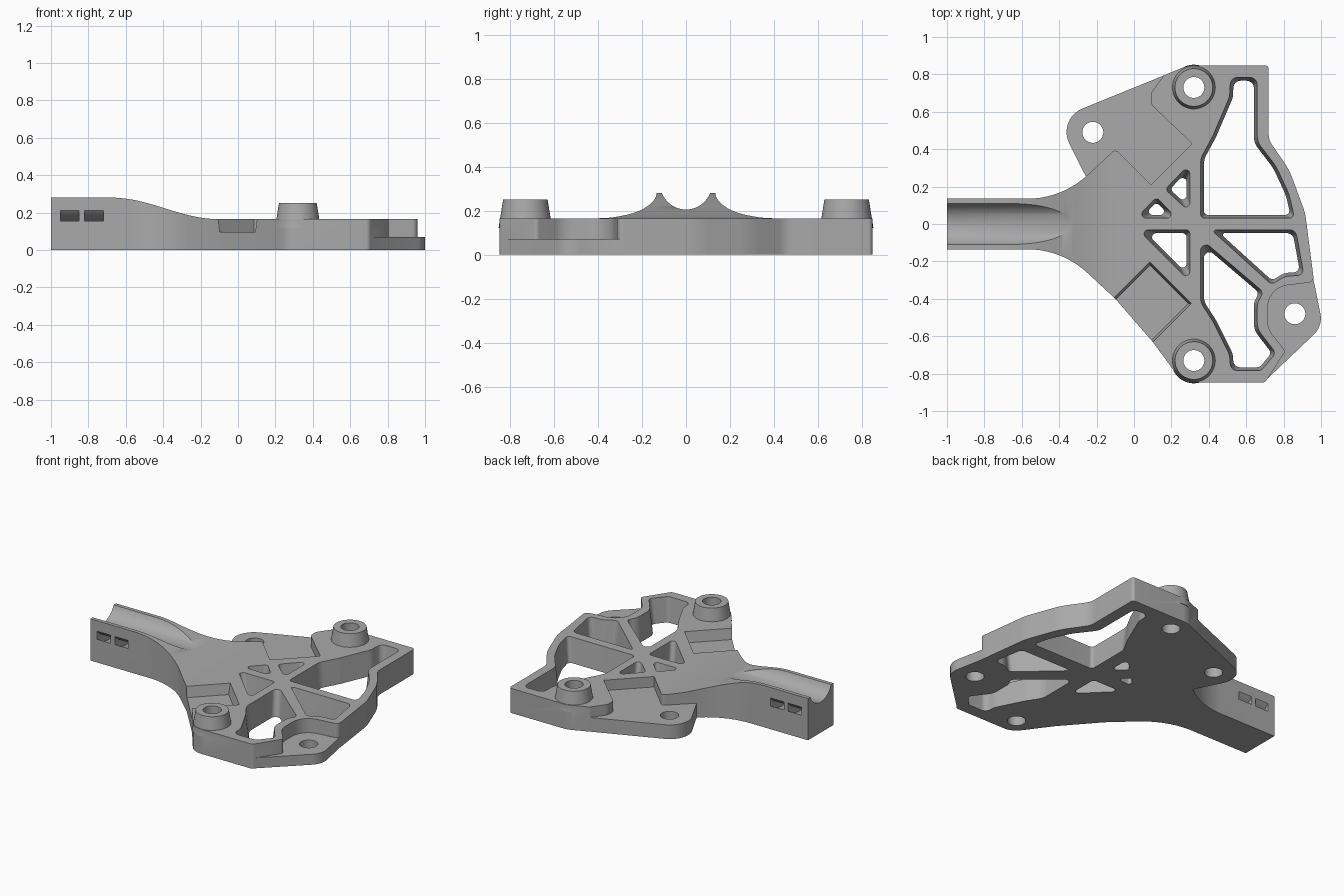
import bpy, bmesh, math
from mathutils import Vector, Matrix

if "Cube" in bpy.data.objects:
    bpy.data.objects.remove(bpy.data.objects["Cube"], do_unlink=True)

grey = bpy.data.materials.new("plain grey")
grey.use_nodes = True
grey.diffuse_color = (0.4, 0.4, 0.4, 1)
grey.node_tree.nodes["Principled BSDF"].inputs["Base Color"].default_value = grey.diffuse_color


def inset(pts, d):
    """Move every edge of a polygon inward by d."""
    n = len(pts)
    area = sum(pts[i - 1][0] * pts[i][1] - pts[i][0] * pts[i - 1][1] for i in range(n))
    s = 1 if area > 0 else -1
    out = []
    for i in range(n):
        p, a, b = (Vector(pts[k % n][:2]) for k in (i, i - 1, i + 1))
        u, v = (p - a).normalized(), (b - p).normalized()
        n1, n2 = Vector((-u.y, u.x)) * s, Vector((-v.y, v.x)) * s
        q = p + (n1 + n2) * d / (1 + n1.dot(n2))
        out.append((q.x, q.y) + tuple(pts[i][2:]))
    return out


def rounded(pts, radius, seg=10):
    """Round corners with arcs; a point may carry its own radius."""
    out, n = [], len(pts)
    for i in range(n):
        p, a, b = (Vector(pts[k % n][:2]) for k in (i, i - 1, i + 1))
        r = pts[i][2] if len(pts[i]) > 2 else radius
        u, v = (a - p), (b - p)
        limit = 0.48 * min(u.length, v.length)
        u.normalize()
        v.normalize()
        half = u.angle(v) / 2
        if r <= 0 or half > 1.55:
            out.append(p)
            continue
        d = min(r / math.tan(half), limit)
        r = d * math.tan(half)
        c = p + (u + v).normalized() * r / math.sin(half)
        s, e = p + u * d - c, p + v * d - c
        sweep = s.angle(e)
        for k in range(seg + 1):
            t = k / seg
            out.append(c + (s * math.sin((1 - t) * sweep) + e * math.sin(t * sweep)) / math.sin(sweep))
    return out


def finish(name, bm):
    bmesh.ops.recalc_face_normals(bm, faces=bm.faces)
    me = bpy.data.meshes.new(name)
    bm.to_mesh(me)
    bm.free()
    me.materials.append(grey)
    ob = bpy.data.objects.new(name, me)
    bpy.context.scene.collection.objects.link(ob)
    return ob


def loft(name, low, high):
    """Closed solid between two matching rings of 3D points."""
    bm = bmesh.new()
    lo, hi = [[bm.verts.new(p) for p in ring] for ring in (low, high)]
    bm.faces.new(lo)
    bm.faces.new(hi)
    for i in range(len(lo)):
        bm.faces.new((lo[i - 1], lo[i], hi[i], hi[i - 1]))
    return finish(name, bm)


def prism(name, pts, z0, z1, radius=0.02, draft=0):
    top = rounded(pts, radius)
    low = rounded(inset(pts, draft), radius) if draft else top
    return loft(name, [(p[0], p[1], z0) for p in low], [(p[0], p[1], z1) for p in top])


def cone(name, x, y, z0, z1, r0, r1):
    bm = bmesh.new()
    bmesh.ops.create_cone(bm, cap_ends=True, segments=48, radius1=r0, radius2=r1, depth=z1 - z0,
                          matrix=Matrix.Translation((x, y, (z0 + z1) / 2)))
    return finish(name, bm)


def combine(target, tool, operation):
    mod = target.modifiers.new("cut", 'BOOLEAN')
    mod.operation, mod.object, mod.solver = operation, tool, 'EXACT'
    bpy.context.view_layer.objects.active = target
    bpy.ops.object.modifier_apply(modifier=mod.name)
    bpy.data.objects.remove(tool, do_unlink=True)


# Raised body with the long arm
body = prism("bracket_body", [
    (-1, -0.135, 0), (-0.385, -0.135, 0.55), (-0.1, -0.4, 0.3), (0.1, -0.63, 0.05),
    (0.26, -0.848, 0.118), (0.7, -0.848, 0.03), (0.81, -0.68), (0.715, -0.56, 0.12),
    (0.715, -0.34, 0.13), (0.963, -0.31, 0.03), (0.915, 0.06, 0.3), (0.83, 0.29, 0.4),
    (0.72, 0.45, 0.1), (0.72, 0.848), (0.29, 0.848, 0.15), (0.16, 0.795, 0.02),
    (0.09, 0.7, 0.05), (0.09, 0.64, 0.05), (0.31, 0.43, 0.005), (0.09, 0.21, 0.005),
    (-0.1, 0.4, 0.02), (-0.385, 0.135, 0.55), (-1, 0.135, 0)], 0, 0.35)

# Sloping top of the arm
curve = [(-1.1, -0.1), (-1.1, 0.28)]
for k in range(25):
    t = k / 24
    curve.append((-0.68 + 0.58 * t, 0.2225 + 0.0575 * math.cos(math.pi * t)))
curve += [(1.2, 0.165), (1.2, -0.1)]
combine(body, loft("side_profile", [(x, -1, z) for x, z in curve], [(x, 1, z) for x, z in curve]),
        'INTERSECT')

# Low ears
combine(body, prism("rear_ear", [(-0.2, 0.14, 0), (-0.412, 0.562, 0.135), (0.27, 0.839, 0.02),
                                 (0.4, 0.6, 0), (0.2, 0.1, 0)], 0, 0.095), 'UNION')
combine(body, prism("front_ear", [(0.7, -0.84, 0), (1.01, -0.545, 0.12), (0.94, -0.2, 0),
                                  (0.7, -0.25, 0)], 0, 0.07), 'UNION')

# Bosses
for side in (-1, 1):
    combine(body, cone("boss", 0.32, side * 0.73, 0.12, 0.25, 0.122, 0.101), 'UNION')

# Drafted windows between the ribs
windows = [
    [(0.355, 0.03), (0.355, 0.35, 0.1), (0.42, 0.47, 0.1), (0.51, 0.68, 0.1), (0.515, 0.785, 0.04),
     (0.66, 0.785, 0.04), (0.66, 0.44, 0.1), (0.76, 0.31, 0.3), (0.83, 0.16, 0.3), (0.86, 0.03)],
    [(0.355, -0.075, 0.03), (0.355, -0.42, 0.1), (0.42, -0.52, 0.1), (0.51, -0.7, 0.1),
     (0.515, -0.785, 0.04), (0.68, -0.785, 0.03), (0.76, -0.69, 0.03), (0.66, -0.56, 0.1),
     (0.66, -0.42, 0.1), (0.695, -0.365, 0.03)],
    [(0.41, -0.03, 0.01), (0.865, -0.03, 0.04), (0.91, -0.275, 0.03), (0.81, -0.28, 0.1),
     (0.735, -0.325, 0.03)],
    [(0.02, -0.03), (0.3, -0.03), (0.3, -0.31)],
    [(0.01, 0.03), (0.23, 0.03), (0.12, 0.145)],
    [(0.165, 0.185), (0.3, 0.325), (0.3, 0.06)],
]
for pts in windows:
    combine(body, prism("window_cutter", pts, -0.01, 0.175, 0.022, 0.02), 'DIFFERENCE')

# Stepped pocket on the front flank
combine(body, prism("pocket_cutter", [(0.085, -0.2), (0.31, -0.425), (-0.09, -0.825), (-0.315, -0.6)],
                    0.095, 0.175, 0, 0.015), 'DIFFERENCE')

# Bolt holes
for x, y in ((0.32, 0.73), (0.32, -0.73), (-0.22, 0.49), (0.86, -0.48)):
    combine(body, cone("hole_cutter", x, y, -0.1, 0.4, 0.056, 0.056), 'DIFFERENCE')


def ring(x, r):
    return [(x, r * math.cos(a), 0.323 + r * math.sin(a))
            for a in (k * math.tau / 96 for k in range(96))]


# Round trough along the arm
combine(body, loft("trough_cutter", ring(-1.1, 0.118), ring(0.2, 0.118)), 'DIFFERENCE')

# Curved strap channels that open on both sides of the arm
for x in (-0.95, -0.82):
    strap = loft("strap_cutter", ring(x, 0.215), ring(x + 0.1, 0.215))
    combine(strap, loft("strap_core", ring(x - 0.05, 0.176), ring(x + 0.15, 0.176)), 'DIFFERENCE')
    combine(body, strap, 'DIFFERENCE')

# Smooth shading with crisp edges
bpy.ops.object.select_all(action='DESELECT')
body.select_set(True)
bpy.context.view_layer.objects.active = body
bpy.ops.object.shade_smooth_by_angle(angle=math.radians(30))
